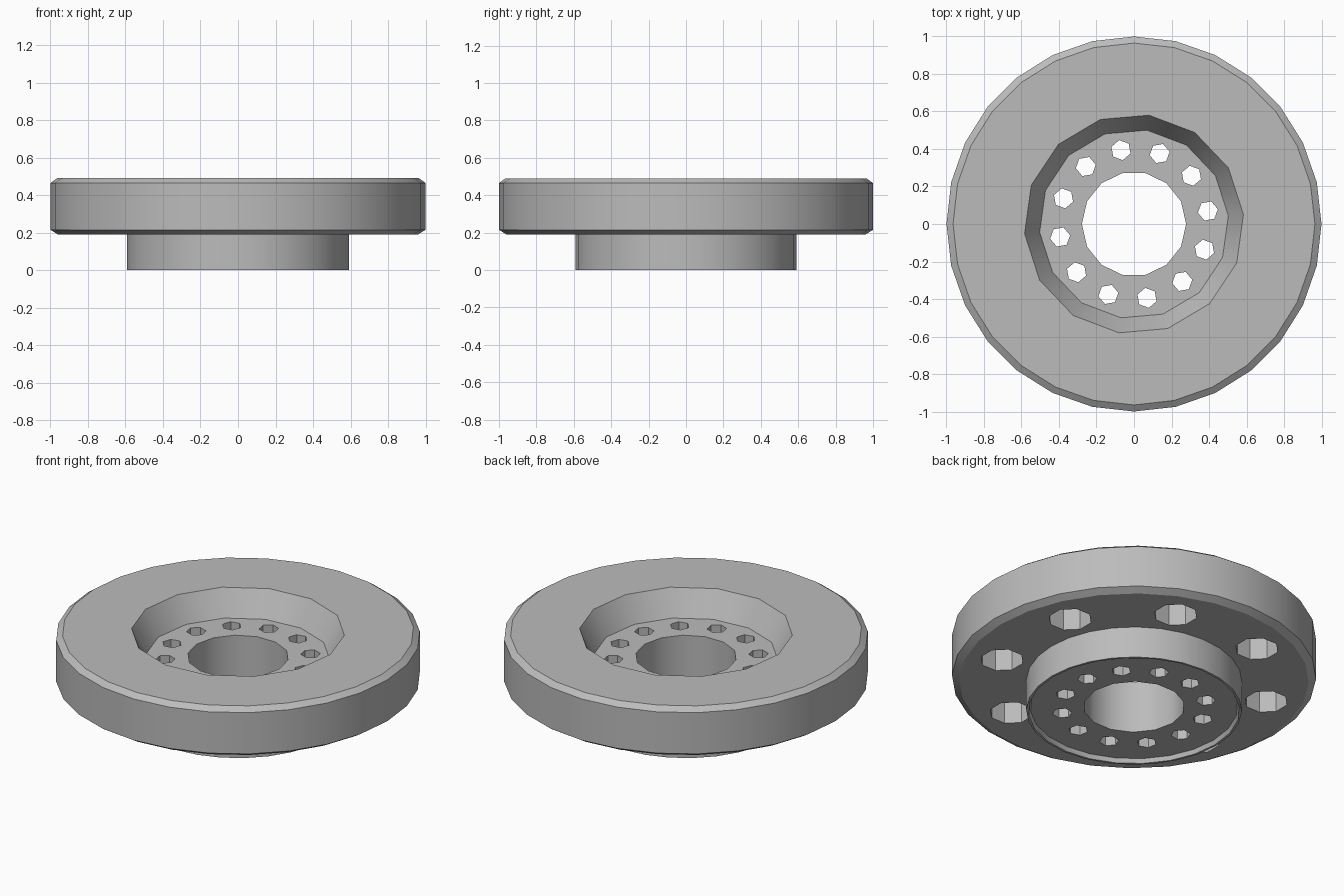
import bpy, bmesh
from math import cos, sin, tau, radians

cube = bpy.data.objects.get("Cube")
if cube:
    bpy.data.objects.remove(cube, do_unlink=True)

grey = bpy.data.materials.new("plain grey")
grey.use_nodes = True
color = (0.5, 0.5, 0.5, 1)
grey.diffuse_color = color
grey.node_tree.nodes["Principled BSDF"].inputs["Base Color"].default_value = color


def turned(name, profile, sides, center=(0, 0), turn=0):
    """Solid of revolution from (radius, height) pairs, bottom to top."""
    bm = bmesh.new()
    rings = []
    for r, z in profile:
        angles = [tau * i / sides + turn for i in range(sides)]
        rings.append([bm.verts.new((center[0] + r * cos(a), center[1] + r * sin(a), z))
                      for a in angles])
    for low, high in zip(rings, rings[1:]):
        for i in range(sides):
            j = (i + 1) % sides
            bm.faces.new((low[i], low[j], high[j], high[i]))
    bm.faces.new(rings[0][::-1])
    bm.faces.new(rings[-1])
    mesh = bpy.data.meshes.new(name)
    bm.to_mesh(mesh)
    bm.free()
    mesh.materials.append(grey)
    obj = bpy.data.objects.new(name, mesh)
    bpy.context.collection.objects.link(obj)
    return obj


def combine(target, tool, operation="DIFFERENCE"):
    """Apply a boolean and discard the tool."""
    bpy.context.view_layer.objects.active = target
    mod = target.modifiers.new("combine", "BOOLEAN")
    mod.operation = operation
    mod.solver = "EXACT"
    mod.object = tool
    bpy.ops.object.modifier_apply(modifier=mod.name)
    bpy.data.objects.remove(tool, do_unlink=True)


# Wide chamfered disc with a hub underneath
flange = turned("wheel_flange", [(0.96, 0.19), (1, 0.215), (1, 0.465), (0.965, 0.49)], 28)
combine(flange, turned("hub", [(0.592, 0), (0.592, 0.3)], 28), "UNION")

# Tapered bowl on top, shallow recess below, central bore
combine(flange, turned("bowl", [(0.505, 0.34), (0.618, 0.55)], 14, turn=radians(5)))
combine(flange, turned("recess", [(0.588, -0.02), (0.57, 0.025)], 24))
combine(flange, turned("bore", [(0.278, -0.1), (0.278, 0.6)], 14))

# Ring of small through holes in the hub floor
for k in range(12):
    a = radians(10 + 30 * k)
    center = (0.4 * cos(a), 0.4 * sin(a))
    combine(flange, turned("bolt_hole", [(0.054, -0.1), (0.054, 0.4)], 6, center, a))

# Ring of blind pockets in the underside of the disc
for k in range(8):
    a = radians(22.5 + 45 * k)
    center = (0.76 * cos(a), 0.76 * sin(a))
    combine(flange, turned("pocket", [(0.12, 0.1), (0.12, 0.4)], 8, center, a))

# Smooth walls with crisp edges
bpy.ops.object.select_all(action="DESELECT")
flange.select_set(True)
bpy.context.view_layer.objects.active = flange
bpy.ops.object.shade_smooth_by_angle(angle=radians(30))
